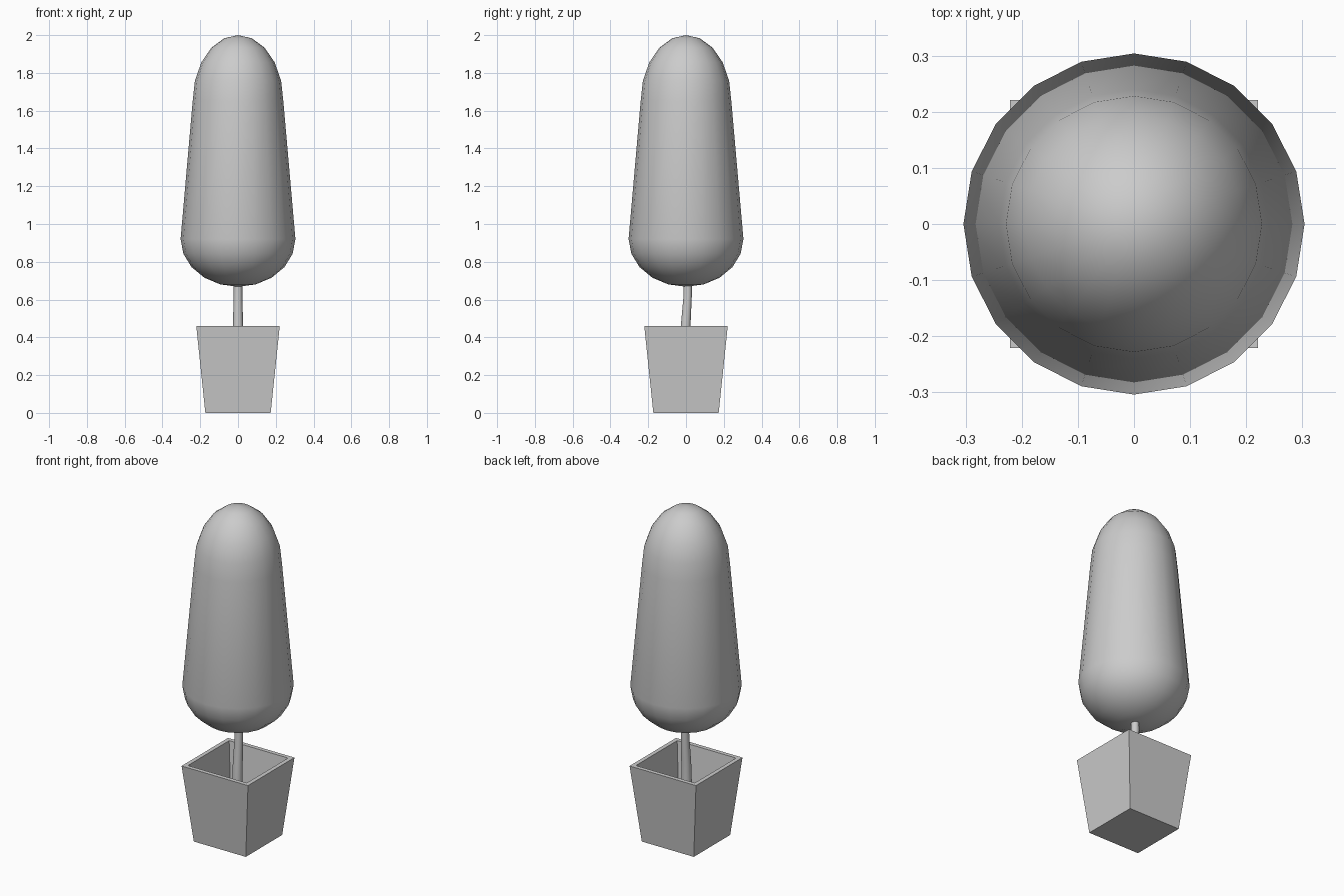
import bpy, bmesh, math

if "Cube" in bpy.data.objects:
    bpy.data.objects.remove(bpy.data.objects["Cube"])


def make_object(name, bm, smooth):
    bmesh.ops.recalc_face_normals(bm, faces=bm.faces)
    mesh = bpy.data.meshes.new(name)
    bm.to_mesh(mesh)
    bm.free()
    for p in mesh.polygons:
        p.use_smooth = smooth
    ob = bpy.data.objects.new(name, mesh)
    bpy.context.collection.objects.link(ob)
    return ob


def ring(bm, r, z, n, y=0.0, turn=0.0):
    return [bm.verts.new((r * math.cos(turn + math.tau * i / n),
                          y + r * math.sin(turn + math.tau * i / n), z))
            for i in range(n)]


def bridge(bm, rings):
    for a, b in zip(rings, rings[1:]):
        n = len(a)
        for i in range(n):
            j = (i + 1) % n
            bm.faces.new((a[i], a[j], b[j], b[i]))


def fan(bm, loop, z):
    tip = bm.verts.new((0, 0, z))
    for i in range(len(loop)):
        bm.faces.new((loop[i], loop[(i + 1) % len(loop)], tip))


# Foliage: two half ellipsoids joined by a tapering side
bm = bmesh.new()
STEPS = 5
profile = []
for k in range(1, STEPS + 1):
    a = k * math.pi / 2 / STEPS
    profile.append((0.304 * math.sin(a), 0.92 - 0.252 * math.cos(a)))
for k in range(STEPS, 0, -1):
    a = k * math.pi / 2 / STEPS
    profile.append((0.24 * math.sin(a), 1.65 + 0.35 * math.cos(a)))
rings = [ring(bm, r, z, 20) for r, z in profile]
bridge(bm, rings)
fan(bm, rings[0], 0.668)
fan(bm, rings[-1], 2.0)
make_object("foliage", bm, True)

# Trunk: slightly bent and tapering (y, z, radius)
bm = bmesh.new()
path = [(0.0, 0.025, 0.034), (-0.008, 0.25, 0.03), (-0.002, 0.46, 0.027),
        (0.009, 0.62, 0.023), (0.01, 0.75, 0.022)]
rings = [ring(bm, r, z, 10, y) for y, z, r in path]
bridge(bm, rings)
bm.faces.new(rings[0])
bm.faces.new(rings[-1])
trunk = make_object("trunk", bm, True)
bpy.context.view_layer.objects.active = trunk
trunk.select_set(True)
bpy.ops.object.shade_smooth_by_angle(angle=math.radians(40))

# Planter: square tapered box with open top and thin walls
bm = bmesh.new()
loops = [(0.173, 0.0), (0.221, 0.46), (0.196, 0.46), (0.15, 0.025)]
rings = [ring(bm, h * math.sqrt(2), z, 4, turn=math.pi / 4) for h, z in loops]
bridge(bm, rings)
bm.faces.new(rings[0])
bm.faces.new(rings[-1])
make_object("planter", bm, False)
